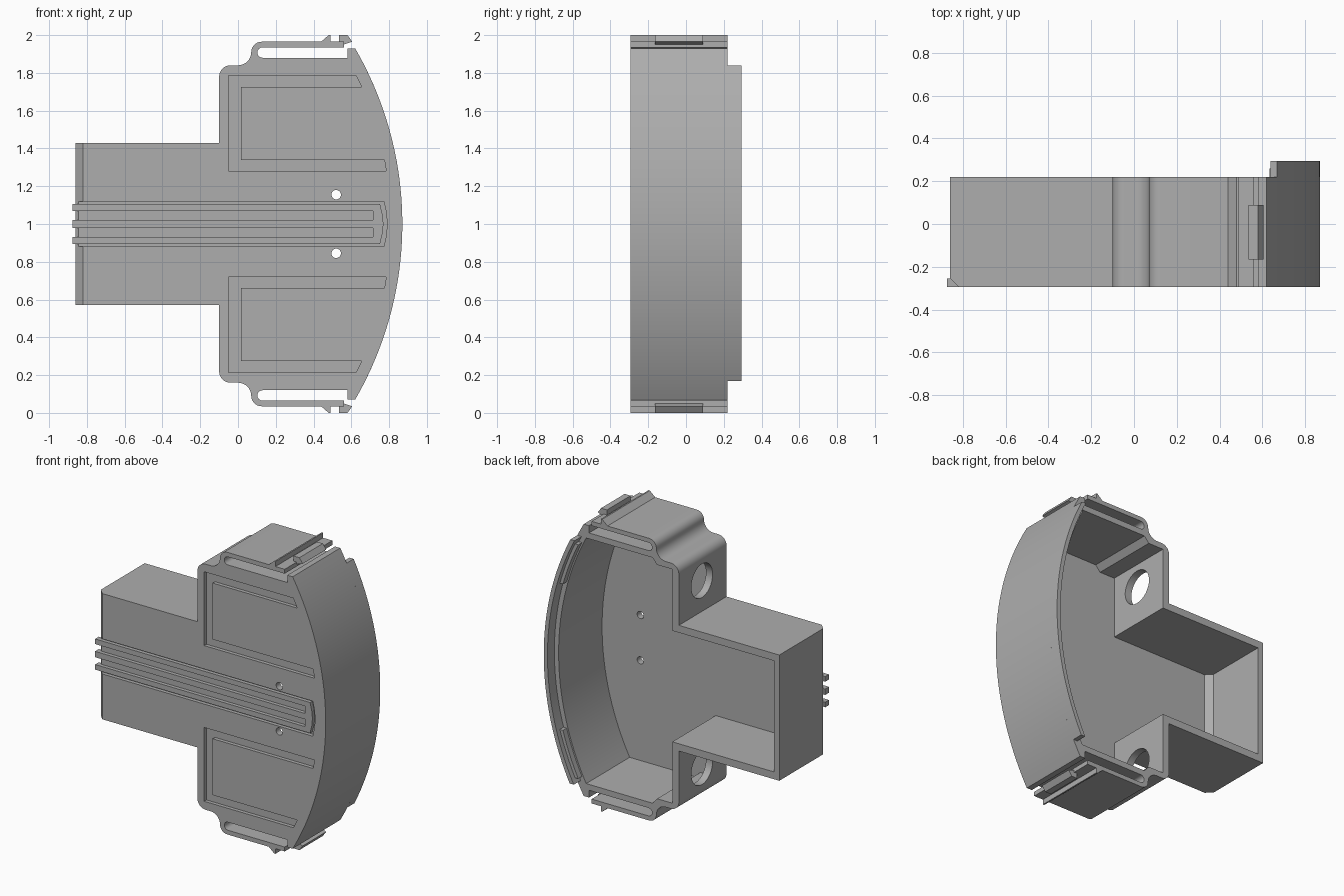
import bpy, bmesh, math

if "Cube" in bpy.data.objects:
    bpy.data.objects.remove(bpy.data.objects["Cube"])

grey = bpy.data.materials.new("plain grey")
grey.diffuse_color = (0.42, 0.42, 0.42, 1)
grey.use_nodes = True
grey.node_tree.nodes["Principled BSDF"].inputs["Base Color"].default_value = grey.diffuse_color
FRONT, BACK = -0.295, 0.22
R, CX = 1.855, -0.985            # big curved wall: radius and centre x (centre z = 1)


def prism(name, pts, lo, hi, axis="y"):
    """Extrude a flat outline: (x, z) along y, (x, y) along z or (y, z) along x."""
    place = {"y": lambda a, b, t: (a, t, b),
             "z": lambda a, b, t: (a, b, t),
             "x": lambda a, b, t: (t, a, b)}[axis]
    bm = bmesh.new()
    low = [bm.verts.new(place(a, b, lo)) for a, b in pts]
    high = [bm.verts.new(place(a, b, hi)) for a, b in pts]
    bm.faces.new(low)
    bm.faces.new(high[::-1])
    n = len(pts)
    for i in range(n):
        j = (i + 1) % n
        bm.faces.new((low[j], low[i], high[i], high[j]))
    bmesh.ops.recalc_face_normals(bm, faces=bm.faces)
    me = bpy.data.meshes.new(name)
    bm.to_mesh(me)
    bm.free()
    ob = bpy.data.objects.new(name, me)
    me.materials.append(grey)
    bpy.context.collection.objects.link(ob)
    return ob


def arc(cx, cz, r, a0, a1, n=8):
    return [(cx + r * math.cos(math.radians(a0 + (a1 - a0) * i / n)),
             cz + r * math.sin(math.radians(a0 + (a1 - a0) * i / n))) for i in range(n + 1)]


def wall_arc(r, z0, z1, n=24):
    """Points on a circle concentric with the curved wall, between two heights."""
    a0, a1 = (math.degrees(math.asin((z - 1) / r)) for z in (z0, z1))
    return arc(CX, 1, r, a0, a1, n)


def flip(pts):
    return [(x, 2 - z) for x, z in pts]


def full(half):
    """Close an upper half outline with its mirror image about z = 1."""
    return half + flip(half)[::-1]


def cut(body, cutter):
    cutter.hide_render = True
    m = body.modifiers.new("cut", "BOOLEAN")
    m.operation, m.solver, m.object = "DIFFERENCE", "EXACT", cutter
    bpy.context.view_layer.objects.active = body
    bpy.ops.object.modifier_apply(modifier=m.name)
    bpy.data.objects.remove(cutter)


def smooth(ob):
    bpy.ops.object.select_all(action="DESELECT")
    ob.select_set(True)
    bpy.context.view_layer.objects.active = ob
    bpy.ops.object.shade_smooth_by_angle(angle=math.radians(25))


# Housing outline with the slotted spring arms
half = [(-0.86, 1.43), (-0.10, 1.43)]
half += arc(-0.04, 1.78, 0.06, 180, 90)
half += arc(0.0, 1.91, 0.07, -90, 0)
half += arc(0.125, 1.91, 0.055, 180, 90)
half += [(0.44, 1.965), (0.48, 2.0), (0.49, 2.0), (0.49, 1.965), (0.56, 1.965), (0.56, 1.935)]
half += arc(0.13, 1.9075, 0.0275, 90, 270)
half += [(0.58, 1.88), (0.58, 1.93)]
half += wall_arc(R, 1.93, 1.0)[:-1]
housing = prism("housing", half + [(CX + R, 1.0)] + flip(half)[::-1], FRONT, BACK)

# Hollow inside, open to the back
inner = [(-0.05, 1.80), (0.065, 1.80), (0.10, 1.84)] + wall_arc(R - 0.06, 1.84, 1.0)[:-1]
cut(housing, prism("cavity", inner + [(CX + R - 0.06, 1.0)] + flip(inner)[::-1], -0.25, 0.5))
cut(housing, prism("box_cavity", [(-0.82, 0.5), (-0.82, -0.21), (-0.78, -0.25),
                                  (0.0, -0.25), (0.0, 0.5)], 0.62, 1.38, "z"))

# Chamfer on the front edge of the box end
cut(housing, prism("chamfer", [(-0.90, FRONT - 0.04), (-0.78, FRONT - 0.04), (-0.90, FRONT + 0.08)],
                   0.4, 1.6, "z"))

# Round side holes, small front holes and C-shaped front grooves, top and bottom
groove = [(-0.05, 1.785), (0.625, 1.785), (0.655, 1.725), (0.015, 1.725),
          (0.015, 1.34), (0.775, 1.34), (0.785, 1.28), (-0.05, 1.28)]
for side in (lambda p: p, flip):
    cut(housing, prism("side_hole", side(arc(-0.03, 1.64, 0.115, 0, 360, 32)[:-1]), -0.2, -0.02, "x"))
    cut(housing, prism("pin_hole", side(arc(0.52, 1.155, 0.025, 0, 360, 20)[:-1]), -0.4, 0.0))
    cut(housing, prism("groove", side(groove), FRONT - 0.1, FRONT + 0.025))

# Central recess holding the rails
recess = [(-1.0, 1.12), (0.772, 1.12), (0.785, 1.06)]
cut(housing, prism("recess", recess + [(0.79, 1.0)] + flip(recess)[::-1], FRONT - 0.1, FRONT + 0.025))
smooth(housing)

# Three rails joined at the curved end
rails = [(0.715, 1.02), (-0.875, 1.02)]
rail_half = [(-0.875, 1.02), (0.715, 1.02), (0.715, 1.07), (-0.875, 1.07),
             (-0.875, 1.105), (0.752, 1.105), (0.765, 1.05)]
prism("front_rails", rail_half + [(0.77, 1.0)] + flip(rail_half)[::-1], FRONT, -0.255)

# Raised lip along the curved wall
smooth(prism("rear_lip", wall_arc(R, 0.17, 1.84, 48) + wall_arc(R - 0.028, 1.84, 0.17, 48), BACK, 0.295))

# Locating pads inside the lip and latch clips on the spring arms
pad = wall_arc(R - 0.028, 1.5, 1.80, 10) + wall_arc(R - 0.05, 1.80, 1.5, 10)
clip = [(0.535, 1.95), (0.535, 2.0), (0.58, 2.0), (0.605, 1.965), (0.56, 1.95)]
for label, side in (("upper", lambda p: p), ("lower", flip)):
    prism(label + "_lip_pad", side(pad), BACK, 0.26)
    prism(label + "_latch_clip", side(clip), -0.165, 0.09)
